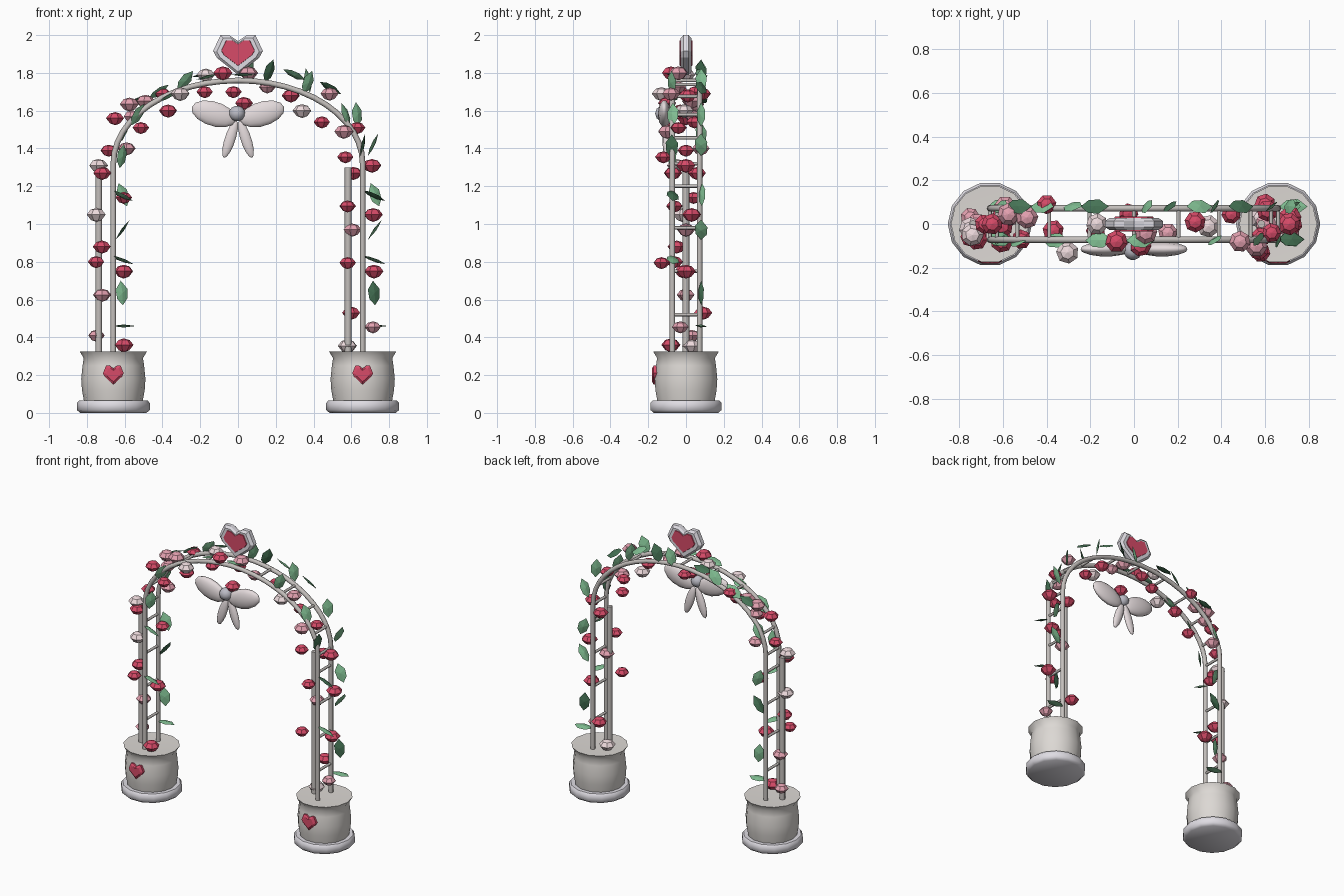
import bpy, bmesh
from math import sin, cos, pi, radians
from mathutils import Vector, Matrix

if "Cube" in bpy.data.objects:
    bpy.data.objects.remove(bpy.data.objects["Cube"])


def mat(name, r, g, b):
    m = bpy.data.materials.new(name)
    m.diffuse_color = (r, g, b, 1)
    m.use_nodes = True
    m.node_tree.nodes["Principled BSDF"].inputs["Base Color"].default_value = m.diffuse_color
    return m


RED = mat("deep_pink", 0.68, 0.07, 0.14)
PINK = mat("soft_pink", 0.78, 0.36, 0.44)
PALE = mat("pale_pink", 0.85, 0.70, 0.72)
GREEN = mat("leaf_green", 0.22, 0.52, 0.29)
DARK = mat("dark_green", 0.06, 0.17, 0.09)
CREAM = mat("warm_white", 0.72, 0.69, 0.66)
WHITE = mat("cool_white", 0.74, 0.72, 0.77)
METAL = mat("frame_grey", 0.55, 0.52, 0.50)
RIBBON = mat("ribbon", 0.78, 0.71, 0.72)
KNOT = mat("knot_grey", 0.5, 0.5, 0.56)


def add(name, mesh, material, matrix=Matrix(), smooth=None):
    ob = bpy.data.objects.new(name, mesh)
    bpy.context.collection.objects.link(ob)
    ob.matrix_world = matrix
    if not mesh.materials:
        mesh.materials.append(material)
    if smooth:
        bpy.context.view_layer.objects.active = ob
        bpy.ops.object.select_all(action='DESELECT')
        ob.select_set(True)
        bpy.ops.object.shade_smooth_by_angle(angle=radians(smooth))
    return ob


def to_mesh(bm, name):
    bmesh.ops.recalc_face_normals(bm, faces=bm.faces)
    me = bpy.data.meshes.new(name)
    bm.to_mesh(me)
    bm.free()
    return me


def lathe(name, profile, sides):
    bm = bmesh.new()
    vs = [bm.verts.new((r, 0, z)) for r, z in profile]
    es = [bm.edges.new(p) for p in zip(vs, vs[1:])]
    bmesh.ops.spin(bm, geom=vs + es, axis=(0, 0, 1), cent=(0, 0, 0), angle=2 * pi, steps=sides)
    bmesh.ops.remove_doubles(bm, verts=bm.verts, dist=1e-4)
    return to_mesh(bm, name)


def tube(name, points, radius):
    cu = bpy.data.curves.new(name, 'CURVE')
    cu.dimensions = '3D'
    cu.bevel_depth, cu.bevel_resolution, cu.use_fill_caps = radius, 2, True
    sp = cu.splines.new('POLY')
    sp.points.add(len(points) - 1)
    for p, co in zip(sp.points, points):
        p.co = (*co, 1)
    tmp = bpy.data.objects.new("tmp", cu)
    bpy.context.collection.objects.link(tmp)
    me = bpy.data.meshes.new_from_object(tmp.evaluated_get(bpy.context.evaluated_depsgraph_get()))
    bpy.data.objects.remove(tmp)
    return add(name, me, METAL, smooth=50)


def heart(name, w, h, depth, centre, material, inset=0.8):
    # heart outline with chamfered front and back
    half = [(0, 0.35), (0.35, 0.5), (0.7, 0.5), (1, 0.1), (0.85, -0.07)]
    pts = half + [(0, -0.5)] + [(-x, z) for x, z in half[:0:-1]]
    bm = bmesh.new()
    rings = [[bm.verts.new((x * w * s, y * depth, z * h * s)) for x, z in pts]
             for y, s in ((-1, inset), (-0.5, 1), (0.5, 1), (1, inset))]
    for a, b in zip(rings, rings[1:]):
        for i in range(len(pts)):
            j = (i + 1) % len(pts)
            bm.faces.new((a[i], a[j], b[j], b[i]))
    bm.faces.new(rings[0])
    bm.faces.new(rings[-1])
    return add(name, to_mesh(bm, name), material, Matrix.Translation(centre))


def blob(name, centre, size, tilt, material):
    bm = bmesh.new()
    bmesh.ops.create_uvsphere(bm, u_segments=10, v_segments=7, radius=1)
    m = (Matrix.Translation(centre) @ Matrix.Rotation(-radians(tilt), 4, 'Y')
         @ Matrix.Diagonal((*size, 1)) @ Matrix.Rotation(pi / 2, 4, 'Y'))
    return add(name, to_mesh(bm, name), material, m, smooth=40)


# planters
base = lathe("planter_base", [(0, 0), (0.175, 0), (0.193, 0.015), (0.193, 0.052), (0.182, 0.065), (0, 0.065)], 14)
pot = lathe("planter", [(0, 0.06), (0.155, 0.06), (0.166, 0.12), (0.17, 0.18), (0.163, 0.25),
                        (0.157, 0.29), (0.178, 0.325), (0, 0.32)], 14)
for side, x in (("left", -0.66), ("right", 0.66)):
    add("base_" + side, base, WHITE, Matrix.Translation((x, 0, 0)), smooth=50)
    add("planter_" + side, pot, CREAM, Matrix.Translation((x, 0, 0)), smooth=40)
    heart("planter_heart_" + side, 0.055, 0.1, 0.018, (x, -0.162, 0.2), RED, 0.7)
    tube("inner_post_" + side, [(x - 0.077, 0, 0.3), (x - 0.077, 0, 1.3)], 0.018)

# arch rails and rungs
def arch(t):
    return 0.66 * cos(t), 1.32 + 0.44 * sin(t)


for side, y in (("front", -0.072), ("back", 0.072)):
    path = [(0.66, y, 0.3)] + [(arch(pi * i / 24)[0], y, arch(pi * i / 24)[1]) for i in range(25)] + [(-0.66, y, 0.3)]
    tube("arch_rail_" + side, path, 0.015)
spots = [(s * 0.66, z) for s in (-1, 1) for z in (0.52, 0.75, 0.98, 1.2)]
spots += [arch(pi * i / 10) for i in range(11)]
for x, z in spots:
    tube("rung", [(x, -0.072, z), (x, 0.072, z)], 0.009)

# top heart and bow
heart("crest_heart", 0.132, 0.21, 0.028, (0, 0, 1.895), WHITE, 0.85)
heart("crest_heart_inlay", 0.092, 0.14, 0.034, (0, 0, 1.905), RED, 0.95)
for s in (-1, 1):
    blob("bow_loop", (s * 0.128, -0.115, 1.583), (0.122, 0.034, 0.068), s * 17, RIBBON)
    blob("bow_tail", (s * 0.042, -0.105, 1.45), (0.105, 0.02, 0.03), s * -72, RIBBON)
blob("bow_knot", (-0.005, -0.122, 1.585), (0.043, 0.043, 0.043), 0, KNOT)

# roses: x, y, z, colour
rose = [lathe("rose", [(0, -0.04), (0.03, -0.029), (0.053, 0), (0.032, 0.026), (0, 0.035)], 7) for _ in range(3)]
for me, m in zip(rose, (RED, PINK, PALE)):
    me.materials.append(m)
left_roses = [
    (-0.605, -0.08, 0.36, 0), (-0.75, 0.03, 0.41, 1), (-0.72, 0, 0.625, 1), (-0.605, -0.01, 0.75, 0),
    (-0.75, -0.06, 0.80, 0), (-0.72, -0.05, 0.88, 0), (-0.75, -0.02, 1.05, 2), (-0.605, 0.04, 1.14, 0),
    (-0.72, -0.07, 1.27, 0), (-0.74, -0.05, 1.31, 2), (-0.685, 0, 1.39, 0), (-0.59, 0.08, 1.40, 1)]
right_roses = [
    (0.58, 0.03, 0.355, 2), (0.715, -0.03, 0.455, 1), (0.60, 0.09, 0.53, 0), (0.72, 0, 0.75, 0),
    (0.58, -0.13, 0.795, 0), (0.605, 0, 0.97, 1), (0.715, 0.03, 1.05, 0), (0.58, -0.06, 1.095, 0),
    (0.61, 0.06, 1.27, 0), (0.71, 0, 1.31, 0), (0.57, -0.12, 1.355, 0)]
arch_roses = [
    (-0.65, 0, 1.56, 0), (-0.575, 0.045, 1.635, 1), (-0.515, -0.07, 1.51, 0), (-0.56, 0.04, 1.57, 1),
    (-0.49, 0.03, 1.65, 1), (-0.40, 0.09, 1.69, 0), (-0.37, -0.03, 1.60, 0), (-0.305, -0.13, 1.69, 2),
    (-0.175, -0.03, 1.70, 0), (-0.17, 0, 1.79, 2), (-0.08, -0.08, 1.80, 0), (-0.025, 0.05, 1.70, 0),
    (0.03, -0.1, 1.64, 0), (0.055, -0.04, 1.80, 1), (0.155, -0.04, 1.725, 1), (0.28, 0.01, 1.68, 0),
    (0.34, -0.01, 1.60, 2), (0.445, 0.045, 1.54, 0), (0.485, -0.08, 1.69, 1), (0.56, -0.1, 1.49, 1),
    (0.63, -0.04, 1.51, 0)]
for i, (x, y, z, c) in enumerate(left_roses + right_roses + arch_roses):
    scale = (0.98, 0.85, 0.93)[i % 3]
    add("rose", rose[c], None, Matrix.Translation((x, y, z)) @ Matrix.Rotation(i, 4, 'Z') @ Matrix.Scale(scale, 4))


# leaves: pointed blade with a raised midrib
def leaf_mesh(m):
    bm = bmesh.new()
    rim = [(-0.065, 0), (-0.03, 0.03), (0.02, 0.034), (0.065, 0), (0.02, -0.034), (-0.03, -0.03)]
    vs = [bm.verts.new((x, 0, z)) for x, z in rim]
    mids = [bm.verts.new((0, y, 0)) for y in (-0.008, 0.008)]
    for i in range(6):
        for mid in mids:
            bm.faces.new((vs[i], vs[(i + 1) % 6], mid))
    me = to_mesh(bm, "leaf")
    me.materials.append(m)
    return me


blades = [leaf_mesh(GREEN), leaf_mesh(DARK)]
# x, y, z, tilt seen from the front, roll about the midrib
leg_leaves = [
    (0.07, 0.08, 0.46, 0, 85), (0.06, 0.08, 0.635, 95, 25), (0.06, -0.07, 0.81, -20, 75),
    (0.065, 0.08, 0.97, 55, 80), (0.065, 0.085, 1.155, 110, 30), (0.06, -0.07, 1.15, -25, 70)]
arch_leaves = [
    (-0.615, -0.075, 1.36, 80, 45), (-0.61, 0.08, 1.48, 65, 60), (-0.53, -0.08, 1.58, 60, 45),
    (-0.53, 0.08, 1.66, 20, 75), (-0.42, 0.08, 1.70, 35, 60), (-0.36, -0.075, 1.68, 30, 75),
    (-0.28, 0.08, 1.76, 50, 40), (-0.18, 0.08, 1.79, 10, 75), (-0.16, -0.075, 1.78, 15, 80),
    (0.03, -0.075, 1.79, 0, 80), (0.06, 0.08, 1.81, 70, 60), (0.165, 0.08, 1.81, 70, 45),
    (0.30, 0.08, 1.79, -25, 60), (0.37, -0.075, 1.75, 70, 40), (0.37, 0.08, 1.76, 100, 60),
    (0.49, 0.08, 1.72, -30, 60), (0.63, 0.08, 1.58, 95, 40), (0.57, -0.07, 1.58, 110, 60),
    (0.715, 0.08, 1.42, 65, 75), (0.66, -0.075, 1.41, 80, 75)]
leaves = [(s + p[0], *p[1:]) for s in (-0.675, 0.66) for p in leg_leaves] + arch_leaves
for i, (x, y, z, tilt, roll) in enumerate(leaves):
    m = (Matrix.Translation((x, y, z)) @ Matrix.Rotation(-radians(tilt), 4, 'Y')
         @ Matrix.Rotation(radians(roll), 4, 'X'))
    add("leaf", blades[i % 4 == 3], None, m)
